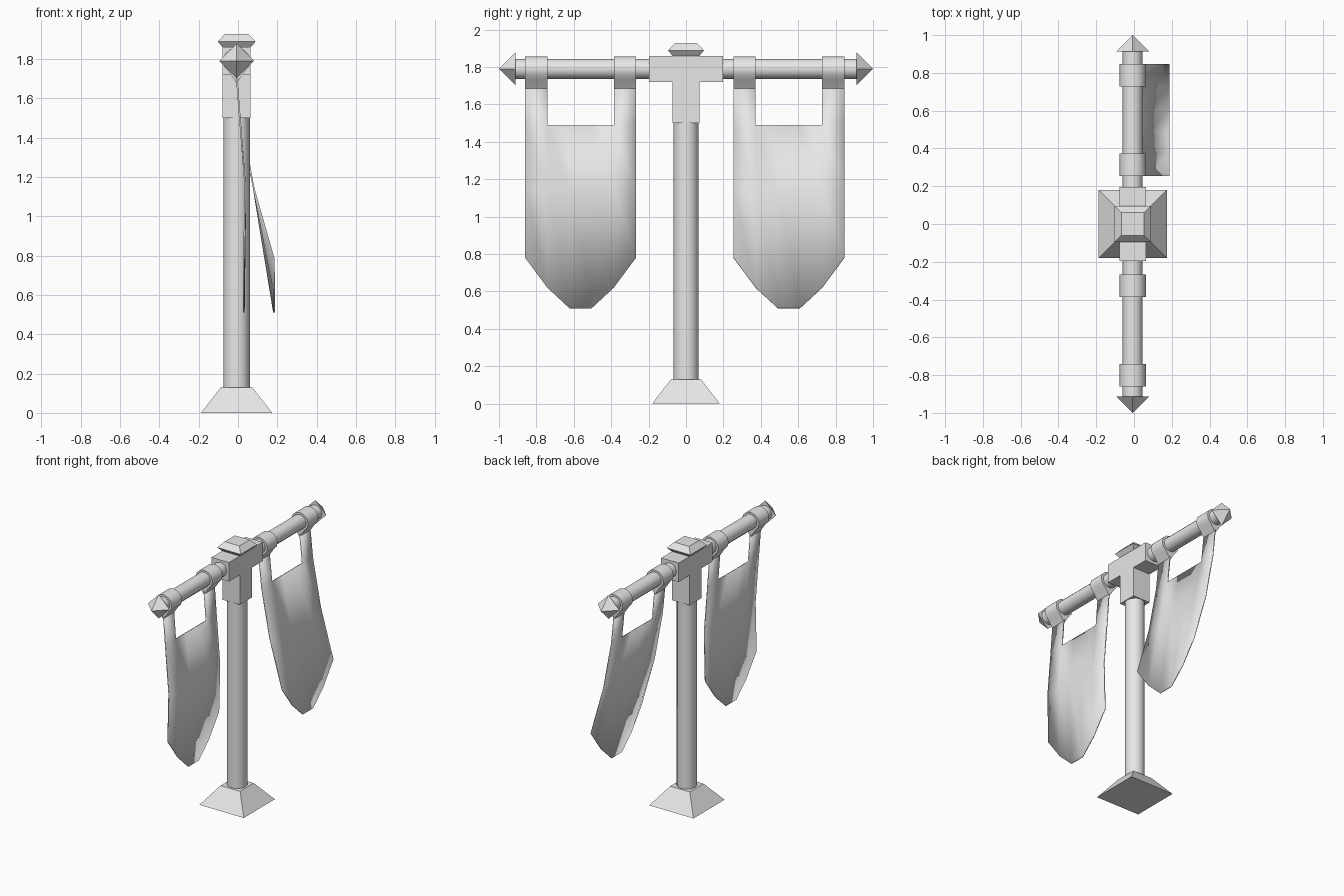
import bpy, bmesh, math
from mathutils import Matrix, Vector

if "Cube" in bpy.data.objects:
    bpy.data.objects.remove(bpy.data.objects["Cube"], do_unlink=True)

grey = bpy.data.materials.new("plain grey")
grey.use_nodes = True
colour = (0.8, 0.8, 0.8, 1)
grey.diffuse_color = colour
grey.node_tree.nodes["Principled BSDF"].inputs["Base Color"].default_value = colour

CX = -0.007      # axis of the post
BAR_Z = 1.79     # height of the crossbar


def finish(name, bm, angle=None):
    bmesh.ops.recalc_face_normals(bm, faces=bm.faces)
    mesh = bpy.data.meshes.new(name)
    bm.to_mesh(mesh)
    bm.free()
    mesh.materials.append(grey)
    obj = bpy.data.objects.new(name, mesh)
    bpy.context.collection.objects.link(obj)
    if angle:
        bpy.ops.object.select_all(action='DESELECT')
        obj.select_set(True)
        bpy.context.view_layer.objects.active = obj
        bpy.ops.object.shade_smooth_by_angle(angle=math.radians(angle))
    return obj


def loft(name, rings, angle=None):
    """Skin a stack of equal-length point rings and close both ends."""
    bm = bmesh.new()
    loops = [[bm.verts.new(p) for p in ring] for ring in rings]
    n = len(loops[0])
    for a, b in zip(loops, loops[1:]):
        for i in range(n):
            j = (i + 1) % n
            bm.faces.new((a[i], a[j], b[j], b[i]))
    bm.faces.new(loops[0])
    bm.faces.new(loops[-1])
    return finish(name, bm, angle)


def square(half, z):
    return [(CX + sx * half, sy * half, z)
            for sx, sy in ((-1, -1), (1, -1), (1, 1), (-1, 1))]


def rod(name, radius, length, matrix, sides=12, tip=None):
    bm = bmesh.new()
    bmesh.ops.create_cone(bm, cap_ends=True, segments=sides, radius1=radius,
                          radius2=radius if tip is None else tip,
                          depth=length, matrix=matrix)
    return finish(name, bm, 40 if tip is None else None)


# Foot, post and cap
loft("foot", [square(0.181, 0), square(0.08, 0.13)])
rod("post", 0.068, 1.4, Matrix.Translation((CX, 0, 0.82)))
loft("cap", [square(0.068, 1.855), square(0.096, 1.888), square(0.06, 1.927)])

# T-shaped joint, extruded along x
outline = [(0.071, 1.5), (0.071, 1.72), (0.197, 1.72), (0.197, 1.86)]
outline += [(-y, z) for y, z in reversed(outline)]
loft("joint", [[(CX + s * 0.071, y, z) for y, z in outline] for s in (-1, 1)])

# Crossbar with a pyramid finial at each end
along_y = Matrix.Rotation(math.radians(-90), 4, 'X')
rod("crossbar", 0.053, 1.83, Matrix.Translation((CX, 0, BAR_Z)) @ along_y)
for side, word in ((-1, "front"), (1, "back")):
    turn = Matrix.Rotation(math.radians(-90 * side), 4, 'X')
    place = Matrix.Translation((CX, side * 0.956, BAR_Z))
    rod(word + "_finial", 0.088, 0.088, place @ turn, sides=4, tip=0)

COL = 0.1185                                   # cloth column width
HEM = [0.78, 0.62, 0.51, 0.51, 0.62, 0.78]     # hem height at each column edge


def banner(word, y0, drape, hem_x):
    # Cloth sheet: two straps, then a full-width panel down to the pointed hem
    bm = bmesh.new()
    grid = []
    for z, x in drape:
        grid.append([(x, y0 + c * COL, z) for c in range(6)])
    grid.append([(hem_x, y0 + c * COL, HEM[c]) for c in range(6)])
    verts = {}

    def vert(r, c):
        if (r, c) not in verts:
            verts[r, c] = bm.verts.new(grid[r][c])
        return verts[r, c]

    for r in range(len(grid) - 1):
        for c in range(5):
            if r == 0 and 0 < c < 4:
                continue               # opening between the straps
            bm.faces.new((vert(r, c), vert(r, c + 1),
                          vert(r + 1, c + 1), vert(r + 1, c)))
    cloth = finish(word + "_banner", bm, 180)
    thick = cloth.modifiers.new("thickness", 'SOLIDIFY')
    thick.thickness = 0.008
    thick.offset = 0

    # Teardrop loops round the crossbar
    drop = [(CX, BAR_Z - 0.115)]
    for i in range(11):
        a = math.radians(-55 + i * 29)
        drop.append((CX + 0.07 * math.cos(a), BAR_Z + 0.067 * math.sin(a)))
    for k, c in enumerate((0, 4)):
        ys = (y0 + c * COL, y0 + (c + 1) * COL)
        loft(f"{word}_banner_loop_{k + 1}",
             [[(x, y, z) for x, z in drop] for y in ys], 60)


# Front banner hangs straight, back banner swings outward
banner("front", -0.86, [(1.70, -0.006), (1.49, 0.01), (1.14, 0.038)], 0.03)
banner("back", 0.254, [(1.70, -0.006), (1.49, 0.015), (1.14, 0.08)], 0.183)
